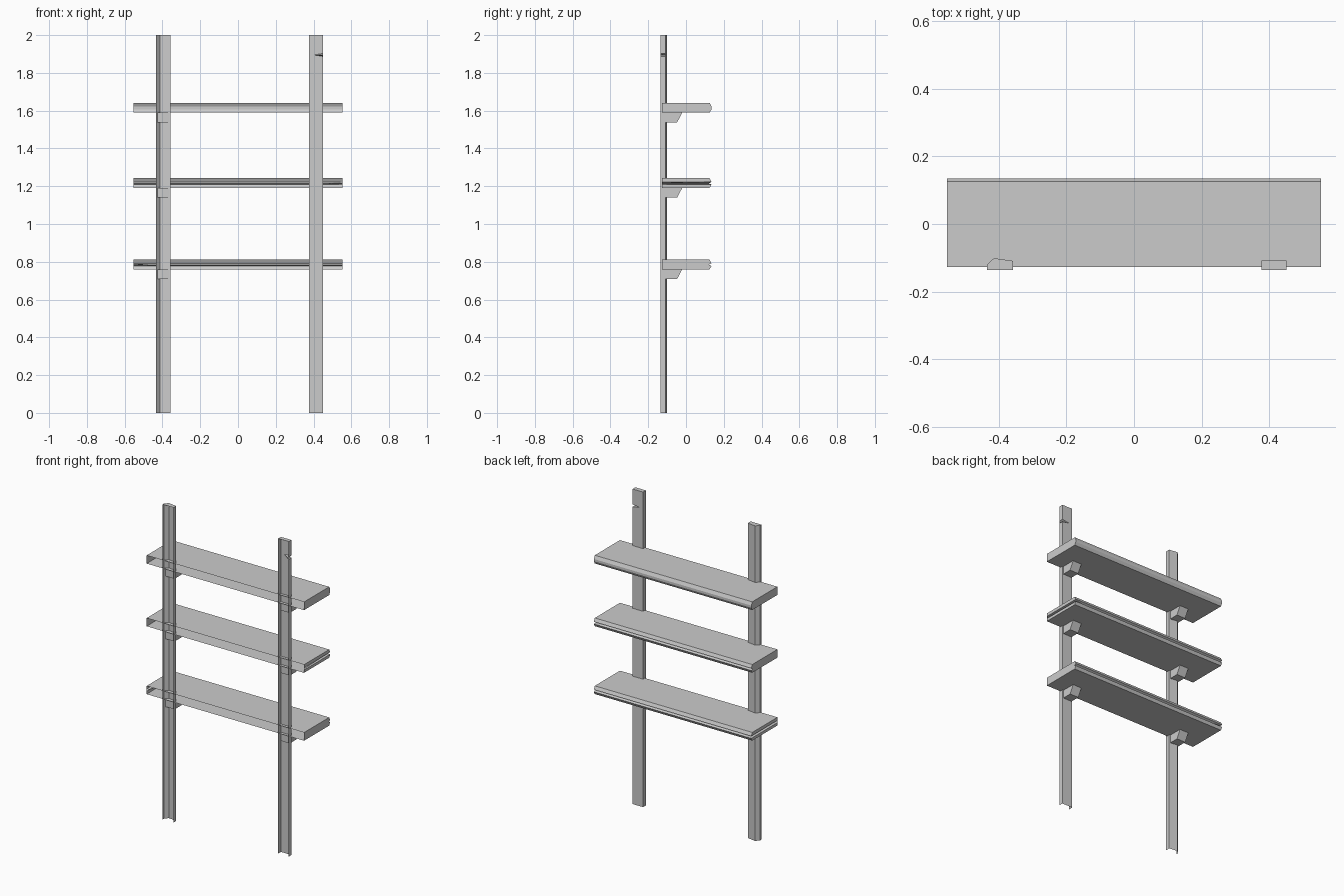
import bpy
import bmesh

old = bpy.data.objects.get("Cube")
if old:
    bpy.data.objects.remove(old, do_unlink=True)

grey = bpy.data.materials.new("plain grey")
grey.use_nodes = True
colour = (0.6, 0.6, 0.6, 1)
grey.diffuse_color = colour
grey.node_tree.nodes["Principled BSDF"].inputs["Base Color"].default_value = colour


def loft(name, rings, cap_first=False, cap_last=False, closed=False):
    """Join rings of points into one skin, leaving the wall side open unless closed."""
    bm = bmesh.new()
    loops = [[bm.verts.new(p) for p in ring] for ring in rings]
    n = len(loops[0])
    for a, b in zip(loops, loops[1:]):
        for i in range(n if closed else n - 1):
            j = (i + 1) % n
            bm.faces.new((a[i], a[j], b[j], b[i]))
    if cap_first:
        bm.faces.new(loops[0][::-1])
    if cap_last:
        bm.faces.new(loops[-1])
    mesh = bpy.data.meshes.new(name)
    bm.normal_update()
    bm.to_mesh(mesh)
    bm.free()
    mesh.materials.append(grey)
    obj = bpy.data.objects.new(name, mesh)
    bpy.context.collection.objects.link(obj)
    return obj


def shelf(name, bottom, crack_side):
    """Plank with a pointed long edge; crack_side is the split end (+1, -1) or 0."""
    w, wall = 0.553, -0.127
    levels = [(0, 0.125, 0), (0.018, 0.135, 0), (0.032, 0.135, 0), (0.052, 0.125, 0)]
    if crack_side:
        levels.insert(2, (0.024, 0.12, 0.08))
    rings = []
    for z, edge, split in levels:
        left = w - (split if crack_side > 0 else 0)
        right = -w + (split if crack_side < 0 else 0)
        h = bottom + z
        rings.append([(w, wall, h), (left, edge, h), (right, edge, h), (-w, wall, h)])
    loft(name, rings, cap_first=True, cap_last=True)


def bracket(name, x, top):
    """Small block with a sloping nose under a shelf."""
    side = [(-0.115, 0), (-0.115, -0.051), (-0.047, -0.051), (-0.02, 0)]
    rings = [[(x + dx, y, top + z) for y, z in side] for dx in (0.031, -0.031)]
    loft(name, rings, cap_first=True, cap_last=True, closed=True)


# Shelves and their brackets
for label, bottom, crack in (("lower", 0.76, -1), ("middle", 1.191, 1), ("upper", 1.589, 0)):
    shelf(label + "_shelf", bottom, crack)
    bracket(label + "_left_bracket", 0.413, bottom)
    bracket(label + "_right_bracket", -0.396, bottom)

# Right upright: hollow channel with one bevelled corner
profile = [(-0.358, -0.136), (-0.358, -0.109), (-0.414, -0.101), (-0.434, -0.12), (-0.434, -0.136)]
loft("right_upright", [[(x, y, z) for x, y in profile] for z in (0, 2)], cap_last=True)

# Left upright: hollow channel with a chipped corner near the top
rings = []
for z, chip in ((0, 0), (1.887, 0), (1.895, 0.05), (1.903, 0), (2, 0)):
    rings.append([(0.451, -0.136, z), (0.451 - chip, -0.108, z),
                  (0.377, -0.108, z), (0.377, -0.136, z)])
loft("left_upright", rings, cap_last=True)
